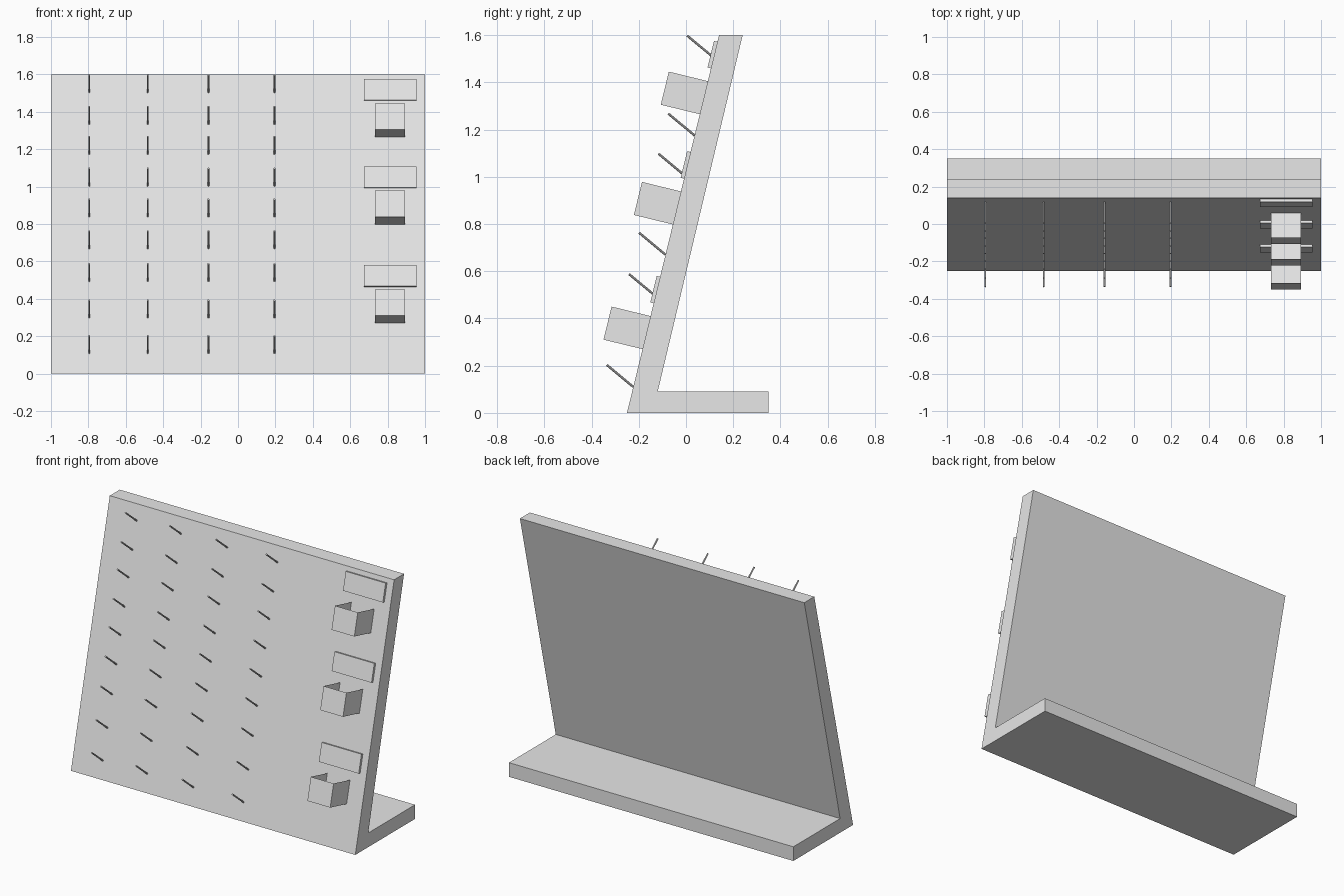
import bpy
import bmesh
from mathutils import Vector, Matrix

cube = bpy.data.objects.get("Cube")
if cube:
    bpy.data.objects.remove(cube, do_unlink=True)

grey = bpy.data.materials.new("light_grey")
grey.use_nodes = True
grey.diffuse_color = (0.8, 0.8, 0.8, 1)
grey.node_tree.nodes["Principled BSDF"].inputs["Base Color"].default_value = (0.8, 0.8, 0.8, 1)

# Directions on the leaning front face: up the slope and straight out of it
FOOT, HEAD, HEIGHT = -0.25, 0.14, 1.6
UP = Vector((0, HEAD - FOOT, HEIGHT)).normalized()
OUT = Vector((0, -UP.z, UP.y))


def on_face(x, z):
    return Vector((x, FOOT + (HEAD - FOOT) * z / HEIGHT, z))


def finish(name, bm):
    bmesh.ops.recalc_face_normals(bm, faces=bm.faces)
    mesh = bpy.data.meshes.new(name)
    bm.to_mesh(mesh)
    bm.free()
    mesh.materials.append(grey)
    obj = bpy.data.objects.new(name, mesh)
    bpy.context.collection.objects.link(obj)
    return obj


def face_block(name, x, z, width, height, depth, open_box=False):
    """Block standing on the leaning face, z being its lower back edge."""
    bm = bmesh.new()
    bmesh.ops.create_cube(bm, size=1)
    if open_box:
        # Remove the lid and the side against the board
        bm.normal_update()
        gone = [f for f in bm.faces if f.normal.z > 0.9 or f.normal.y < -0.9]
        bmesh.ops.delete(bm, geom=gone, context='FACES')
    frame = Matrix((Vector((width, 0, 0)), OUT * depth, UP * height)).transposed().to_4x4()
    centre = on_face(x, z) + OUT * depth / 2 + UP * height / 2
    bmesh.ops.transform(bm, matrix=Matrix.Translation(centre) @ frame, verts=bm.verts)
    return finish(name, bm)


# Leaning board and its foot, one extruded profile
profile = [(FOOT, 0), (0.35, 0), (0.35, 0.09), (-0.12, 0.09), (0.24, HEIGHT), (HEAD, HEIGHT)]
bm = bmesh.new()
side = bm.faces.new([bm.verts.new((-1, y, z)) for y, z in profile])
extruded = bmesh.ops.extrude_face_region(bm, geom=[side])["geom"]
bmesh.ops.translate(bm, vec=(2, 0, 0),
                    verts=[v for v in extruded if isinstance(v, bmesh.types.BMVert)])
finish("leaning_board", bm)

# Rows of pegs sloping up and forward
PEG = Vector((0, -0.112, 0.093))
for row, z in enumerate((0.11, 0.3, 0.495, 0.67, 0.84, 1.005, 1.175, 1.335, 1.505)):
    for col, x in enumerate((-0.795, -0.483, -0.158, 0.195)):
        bm = bmesh.new()
        bmesh.ops.create_cone(bm, cap_ends=True, segments=10, radius1=0.005,
                              radius2=0.005, depth=PEG.length)
        turn = PEG.to_track_quat('Z', 'Y').to_matrix().to_4x4()
        place = Matrix.Translation(on_face(x, z) + PEG / 2)
        bmesh.ops.transform(bm, matrix=place @ turn, verts=bm.verts)
        finish(f"peg_{row + 1}_{col + 1}", bm)

# Open boxes, each with a flat plate above it
for i, z in enumerate((0.27, 0.798, 1.265)):
    face_block(f"open_box_{i + 1}", 0.813, z, 0.16, 0.144, 0.17, open_box=True)
    face_block(f"label_plate_{i + 1}", 0.815, z + 0.194, 0.28, 0.116, 0.015)
